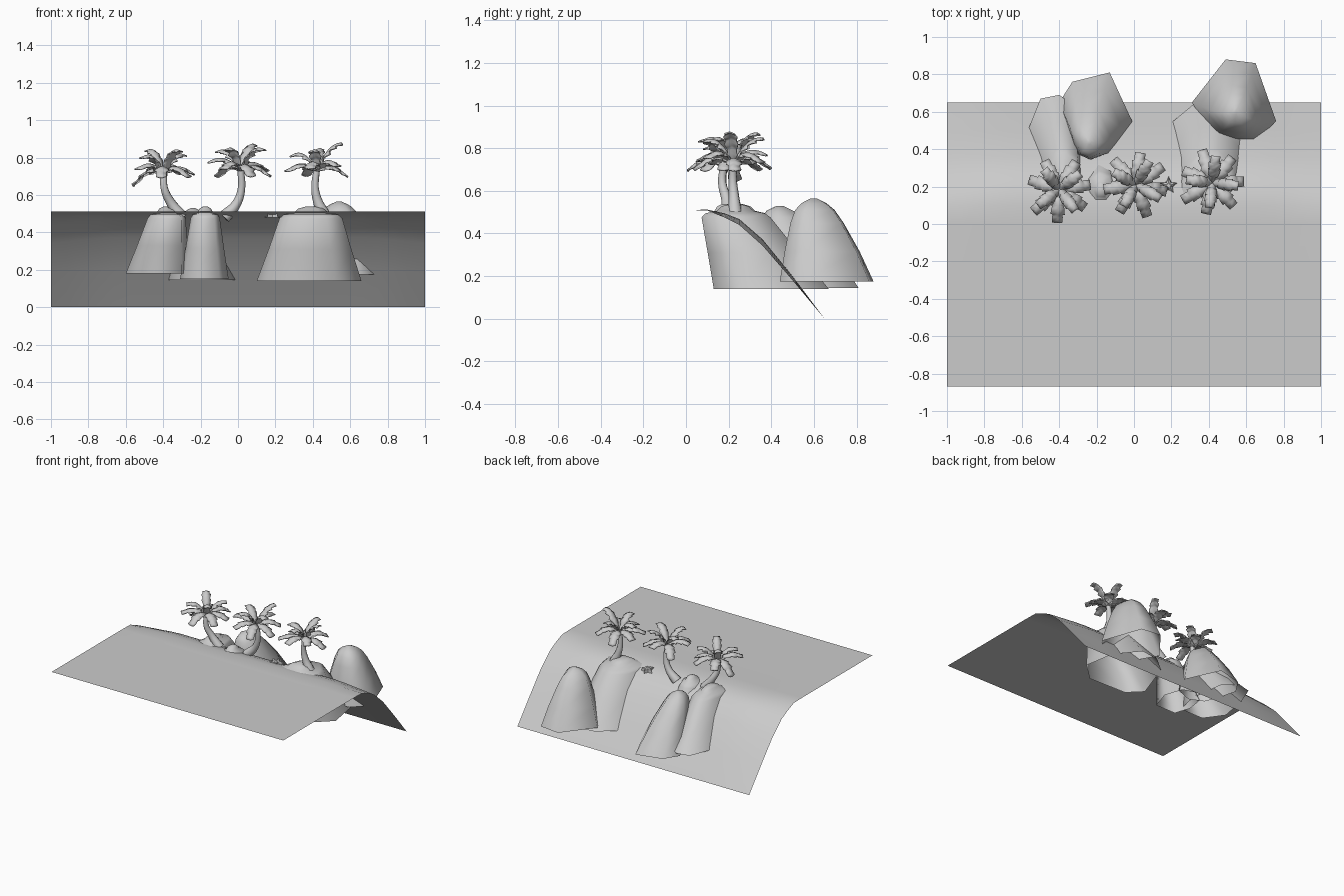
import bpy, bmesh, math, random
from mathutils import Vector

if "Cube" in bpy.data.objects:
    bpy.data.objects.remove(bpy.data.objects["Cube"])

random.seed(4)


def make_object(name, verts, faces, angle=50):
    mesh = bpy.data.meshes.new(name)
    mesh.from_pydata(verts, [], faces)
    bm = bmesh.new()
    bm.from_mesh(mesh)
    bmesh.ops.recalc_face_normals(bm, faces=bm.faces)
    bm.to_mesh(mesh)
    bm.free()
    ob = bpy.data.objects.new(name, mesh)
    bpy.context.collection.objects.link(ob)
    bpy.ops.object.select_all(action='DESELECT')
    ob.select_set(True)
    bpy.context.view_layer.objects.active = ob
    bpy.ops.object.shade_smooth_by_angle(angle=math.radians(angle))
    return ob


def loft(rings, cap=True):
    n = len(rings[0])
    verts = [p for r in rings for p in r]
    faces = [(k * n + i, k * n + (i + 1) % n, (k + 1) * n + (i + 1) % n, (k + 1) * n + i)
             for k in range(len(rings) - 1) for i in range(n)]
    if cap:
        faces.append(tuple(range((len(rings) - 1) * n, len(rings) * n)))
    return verts, faces


# Beach: open sheet, flat in front, falling away at the back, sagging at the side edges
profile = [(-.87, .51, 0), (-.3, .51, 0), (0, .51, 0), (.1, .512, .004), (.18, .495, .02),
           (.25, .468, .028), (.36, .372, .03), (.5, .2, .02), (.65, 0, 0)]
nx = 24
verts, faces = [], []
for y, z, sag in profile:
    for i in range(nx + 1):
        x = -1 + 2 * i / nx
        verts.append((x, y, z - sag * max(0, abs(x) - .7) / .3))
for j in range(len(profile) - 1):
    for i in range(nx):
        a = j * (nx + 1) + i
        faces.append((a, a + 1, a + nx + 2, a + nx + 1))
make_object("beach", verts, faces, 60)


# Rocks: polygonal base drawn up to a rounded top, open underneath
def rock(name, base, top, levels):
    n = len(base)
    cx = (min(p[0] for p in base) + max(p[0] for p in base)) / 2
    cy = (min(p[1] for p in base) + max(p[1] for p in base)) / 2
    rings = []
    for f, s, z in levels:
        ox, oy = cx + f * (top[0] - cx), cy + f * (top[1] - cy)
        rings.append([(ox + s * (x - cx), oy + s * (y - cy), z) for x, y in base])
    return make_object(name, *loft(rings), angle=89)


def cliff_levels(z0):
    return [(0, 1, z0), (.5, .79, (z0 + .48) / 2), (.97, .6, .475),
            (1, .52, .494), (1, .32, .506), (1, .24, .527), (1, .1, .538)]


def peak_levels(z0, z1):
    h = z1 - z0
    return [(0, 1, z0), (.35, .8, z0 + .36 * h), (.75, .57, z0 + .7 * h),
            (.92, .42, z0 + .86 * h), (1, .27, z0 + .94 * h),
            (1, .17, z0 + .97 * h), (1, .06, z1)]


rock("left_back_rock", [(-.40, .65), (-.36, .5), (-.32, .4), (-.21, .35), (-.08, .4),
                        (-.01, .55), (-.13, .81), (-.33, .76)],
     (-.24, .44), peak_levels(.145, .53))
rock("right_back_rock", [(.31, .65), (.42, .46), (.54, .44), (.65, .44), (.76, .55),
                         (.65, .86), (.49, .88)],
     (.54, .6), peak_levels(.175, .565))
rock("left_front_rock", [(-.6, .3), (-.5, .16), (-.3, .16), (-.26, .35), (-.3, .62),
                         (-.4, .69), (-.5, .67), (-.56, .52)],
     (-.38, .24), cliff_levels(.18))
rock("middle_front_rock", [(-.31, .25), (-.27, .13), (-.1, .13), (-.05, .28), (-.1, .42),
                           (-.2, .45), (-.29, .38)],
     (-.175, .185), cliff_levels(.15))
rock("right_front_rock", [(.1, .24), (.2, .14), (.52, .13), (.66, .26), (.62, .5),
                          (.48, .67), (.33, .65), (.21, .55)],
     (.39, .23), cliff_levels(.14))


# Starfish
star = []
for scale, z in ((1, .48), (.9, .503), (.4, .512)):
    star.append([(.185 + scale * r * math.cos(i * math.pi / 5 + .3),
                  .205 + scale * r * math.sin(i * math.pi / 5 + .3), z)
                 for i in range(10) for r in [.048 if i % 2 == 0 else .023]])
make_object("starfish", *loft(star), angle=30)


# Palm frond: folded strip with lobed edges
def frond(name, origin, yaw, length, rise, droop, width):
    n = 12
    d = Vector((math.cos(yaw), math.sin(yaw), 0))
    side = Vector((-d.y, d.x, 0))
    verts, faces = [], []
    for k in range(n + 1):
        t = k / n
        p = Vector(origin) + d * length * t + Vector((0, 0, rise * t - droop * t * t))
        w = width * (.2 + .8 * math.sin(math.pi * min(1, t * .75 + .1)))
        w *= (.75, .88, 1)[k % 3]
        if k == n:
            w = width * .12
        back = d * (.014 if k % 3 == 2 else 0)
        drop = Vector((0, 0, -.4 * w))
        verts += [p + side * w + drop + back, p, p - side * w + drop + back]
    for k in range(n):
        a = 3 * k
        faces += [(a, a + 1, a + 4, a + 3), (a + 1, a + 2, a + 5, a + 4)]
    ob = make_object(name, verts, faces, 60)
    mod = ob.modifiers.new("thickness", 'SOLIDIFY')
    mod.thickness = .007
    mod.offset = 0


# Palm: curved tapered trunk with a low and a raised ring of fronds
def palm(name, path, crown, turn):
    curve = bpy.data.curves.new(name + "_trunk", 'CURVE')
    curve.dimensions = '3D'
    curve.bevel_depth = .021
    curve.bevel_resolution = 2
    curve.resolution_u = 5
    curve.use_fill_caps = True
    sp = curve.splines.new('BEZIER')
    sp.bezier_points.add(len(path) - 1)
    for bp, co, rad in zip(sp.bezier_points, path, (1.7, 1.2, .95, .85)):
        bp.co = co
        bp.radius = rad
        bp.handle_left_type = bp.handle_right_type = 'AUTO'
    ob = bpy.data.objects.new(name + "_trunk", curve)
    bpy.context.collection.objects.link(ob)
    for i in range(7):
        frond(f"{name}_low_frond_{i}", crown, turn + i * math.tau / 7 + random.uniform(-.1, .1),
              random.uniform(.165, .185), random.uniform(.11, .19), random.uniform(.14, .2), .039)
    for i in range(4):
        frond(f"{name}_high_frond_{i}", crown, turn + .45 + i * math.tau / 4,
              random.uniform(.13, .15), random.uniform(.25, .31), random.uniform(.14, .19), .034)


palm("left_palm", [(-.30, .2, .48), (-.36, .19, .56), (-.395, .17, .64), (-.395, .18, .73)],
     (-.4, .185, .715), .2)
palm("middle_palm", [(-.075, .22, .48), (-.01, .225, .55), (.018, .22, .63), (.015, .21, .73)],
     (.01, .21, .735), .6)
palm("right_palm", [(.46, .23, .49), (.425, .225, .57), (.412, .22, .64), (.42, .22, .73)],
     (.42, .22, .73), 1.0)
